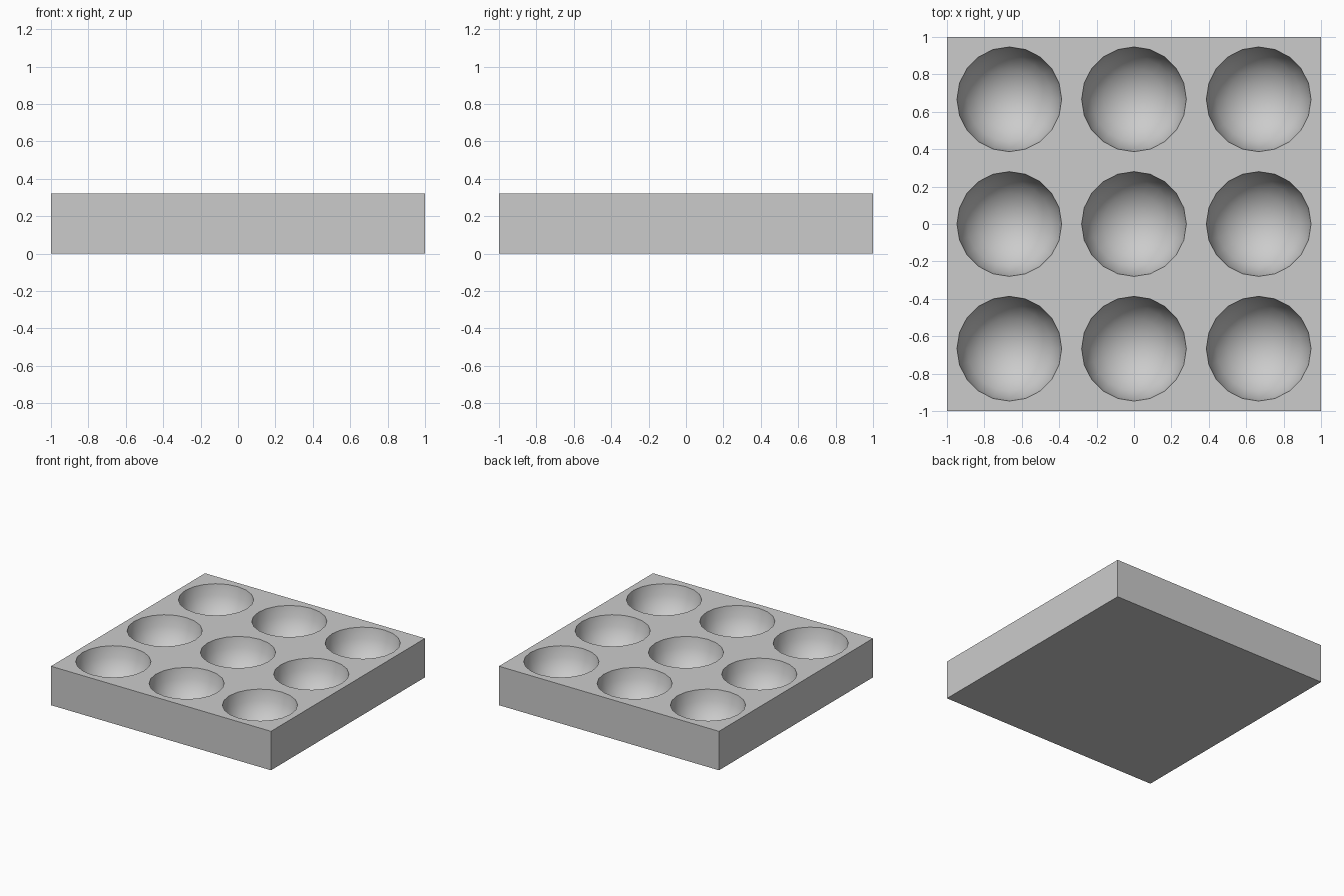
import bpy
import bmesh
from mathutils import Matrix, Vector

HEIGHT = 0.32
BOWL_RADIUS = 0.28
PITCH = 2 / 3

old = bpy.data.objects.get("Cube")
if old:
    bpy.data.objects.remove(old, do_unlink=True)

grey = bpy.data.materials.new("light_grey")
grey.use_nodes = True
colour = (0.6, 0.6, 0.6, 1)
grey.diffuse_color = colour
grey.node_tree.nodes["Principled BSDF"].inputs["Base Color"].default_value = colour


def make_object(name, bm):
    bmesh.ops.recalc_face_normals(bm, faces=bm.faces)
    mesh = bpy.data.meshes.new(name)
    bm.to_mesh(mesh)
    bm.free()
    mesh.materials.append(grey)
    obj = bpy.data.objects.new(name, mesh)
    bpy.context.collection.objects.link(obj)
    return obj


def add_bowl(bm, x, y):
    """Lower half sphere with a straight collar above its rim."""
    verts = bmesh.ops.create_uvsphere(
        bm, u_segments=20, v_segments=10, radius=BOWL_RADIUS)["verts"]
    upper = [v for v in verts if v.co.z > 0.001]
    lower = [v for v in verts if v.co.z <= 0.001]
    bmesh.ops.delete(bm, geom=upper, context="VERTS")
    rim = list({e for v in lower for e in v.link_edges if e.is_boundary})
    collar = bmesh.ops.extrude_edge_only(bm, edges=rim)["geom"]
    top = [g for g in collar if isinstance(g, bmesh.types.BMVert)]
    bmesh.ops.translate(bm, verts=top, vec=(0, 0, 0.1))
    top_edges = [g for g in collar if isinstance(g, bmesh.types.BMEdge)
                 and g.is_boundary]
    bmesh.ops.contextual_create(bm, geom=top_edges)
    bmesh.ops.translate(bm, verts=lower + top, vec=(x, y, HEIGHT))


# Square block
bm = bmesh.new()
bmesh.ops.create_cube(bm, size=1, matrix=Matrix.Translation(
    Vector((0, 0, HEIGHT / 2))) @ Matrix.Diagonal((2, 2, HEIGHT, 1)))
tray = make_object("tray", bm)

# Three by three grid of bowls
bm = bmesh.new()
for row in (-1, 0, 1):
    for column in (-1, 0, 1):
        add_bowl(bm, column * PITCH, row * PITCH)
cutter = make_object("bowl_cutter", bm)
cutter.hide_render = True

# Carve the bowls, then drop the cutter
carve = tray.modifiers.new("carve_bowls", "BOOLEAN")
carve.operation = "DIFFERENCE"
carve.solver = "EXACT"
carve.object = cutter
bpy.ops.object.select_all(action="DESELECT")
tray.select_set(True)
bpy.context.view_layer.objects.active = tray
bpy.ops.object.modifier_apply(modifier=carve.name)
bpy.data.objects.remove(cutter, do_unlink=True)

# Smooth bowls, crisp rims and block edges
bpy.ops.object.shade_smooth_by_angle()
